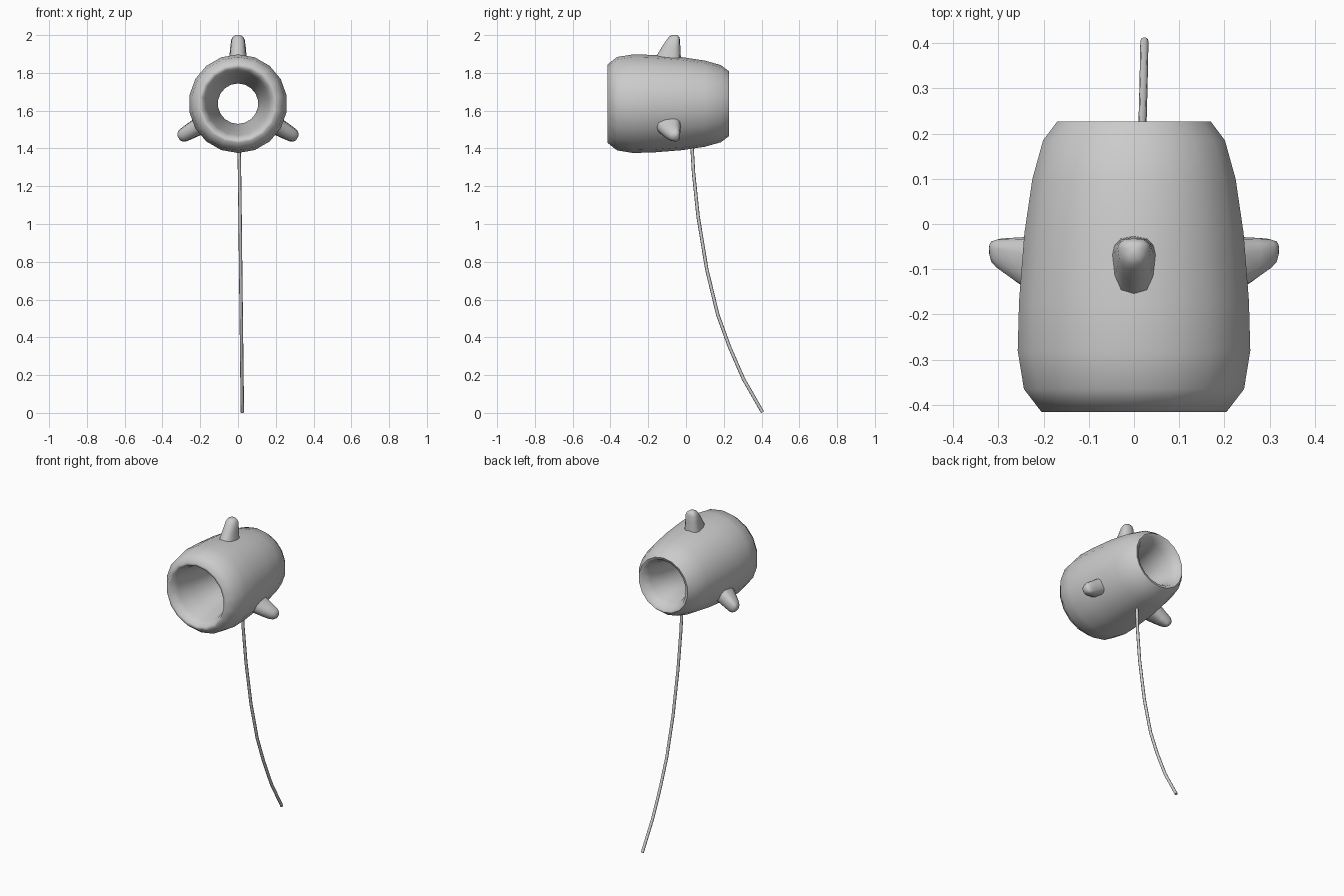
import bpy, bmesh, math
from mathutils import Matrix

if "Cube" in bpy.data.objects:
    bpy.data.objects.remove(bpy.data.objects["Cube"])

CZ = 1.637  # height of the barrel axis


def make_object(name, bm, angle=40):
    bmesh.ops.recalc_face_normals(bm, faces=bm.faces)
    me = bpy.data.meshes.new(name)
    bm.to_mesh(me)
    bm.free()
    ob = bpy.data.objects.new(name, me)
    bpy.context.collection.objects.link(ob)
    bpy.ops.object.select_all(action='DESELECT')
    ob.select_set(True)
    bpy.context.view_layer.objects.active = ob
    bpy.ops.object.shade_smooth_by_angle(angle=math.radians(angle))
    return ob


def loft(bm, rings, closed=False):
    loops = [[bm.verts.new(p) for p in r] for r in rings]
    n = len(loops[0])
    pairs = list(zip(loops, loops[1:]))
    if closed:
        pairs.append((loops[-1], loops[0]))
    for a, b in pairs:
        for i in range(n):
            j = (i + 1) % n
            bm.faces.new((a[i], a[j], b[j], b[i]))
    if not closed:
        bm.faces.new(loops[0])
        bm.faces.new(loops[-1])


# Barrel: closed profile (radius, y) spun round the y axis, waisted inside
profile = [(0.208, -0.415), (0.247, -0.365), (0.261, -0.28), (0.258, -0.17),
           (0.246, -0.02), (0.228, 0.10), (0.204, 0.185), (0.172, 0.227),
           (0.155, 0.222), (0.130, 0.17), (0.110, 0.08), (0.107, -0.02),
           (0.125, -0.14), (0.145, -0.25), (0.168, -0.36), (0.190, -0.412)]
SIDES = 18
rings = []
for r, y in profile:
    rings.append([(r * math.sin(2 * math.pi * i / SIDES), y,
                   CZ + r * math.cos(2 * math.pi * i / SIDES)) for i in range(SIDES)])
bm = bmesh.new()
loft(bm, rings, closed=True)
make_object("barrel", bm, 65)

# Fins: tapered stacks (radius out, front y, back y, half width), flat at the back
sections = [(0.225, -0.175, -0.026, 0.050), (0.258, -0.153, -0.028, 0.045),
            (0.300, -0.128, -0.030, 0.041), (0.338, -0.103, -0.032, 0.036),
            (0.354, -0.090, -0.036, 0.027), (0.363, -0.076, -0.046, 0.013)]
for k, name in enumerate(("top_fin", "right_fin", "left_fin")):
    rings = []
    for z, front, back, w in sections:
        ring = []
        for i in range(12):
            a = 2 * math.pi * i / 12
            c, s = math.cos(a), math.sin(a)
            mid = back - 0.3 * (back - front)
            y = mid + s * ((back - mid) if s > 0 else (mid - front))
            ring.append((w * math.copysign(abs(c) ** 0.7, c), y, z))
        rings.append(ring)
    bm = bmesh.new()
    loft(bm, rings)
    bm.transform(Matrix.Translation((0, 0, CZ)) @ Matrix.Rotation(k * math.tau / 3, 4, 'Y'))
    make_object(name, bm, 60)

# Tether: thin round cable curving back to the ground
path = [(0.005, 0.030, 1.44), (0.008, 0.040, 1.27), (0.011, 0.064, 1.04),
        (0.014, 0.110, 0.76), (0.017, 0.168, 0.52), (0.019, 0.230, 0.35),
        (0.021, 0.304, 0.18), (0.023, 0.405, 0.004)]
rings = []
for i, (x, y, z) in enumerate(path):
    a, b = path[max(i - 1, 0)], path[min(i + 1, len(path) - 1)]
    t = math.atan2(b[1] - a[1], a[2] - b[2])
    rings.append([(x + 0.009 * math.cos(u), y + 0.009 * math.sin(u) * math.cos(t),
                   z + 0.009 * math.sin(u) * math.sin(t))
                  for u in (math.tau * n / 8 for n in range(8))])
bm = bmesh.new()
loft(bm, rings)
make_object("tether", bm, 50)
